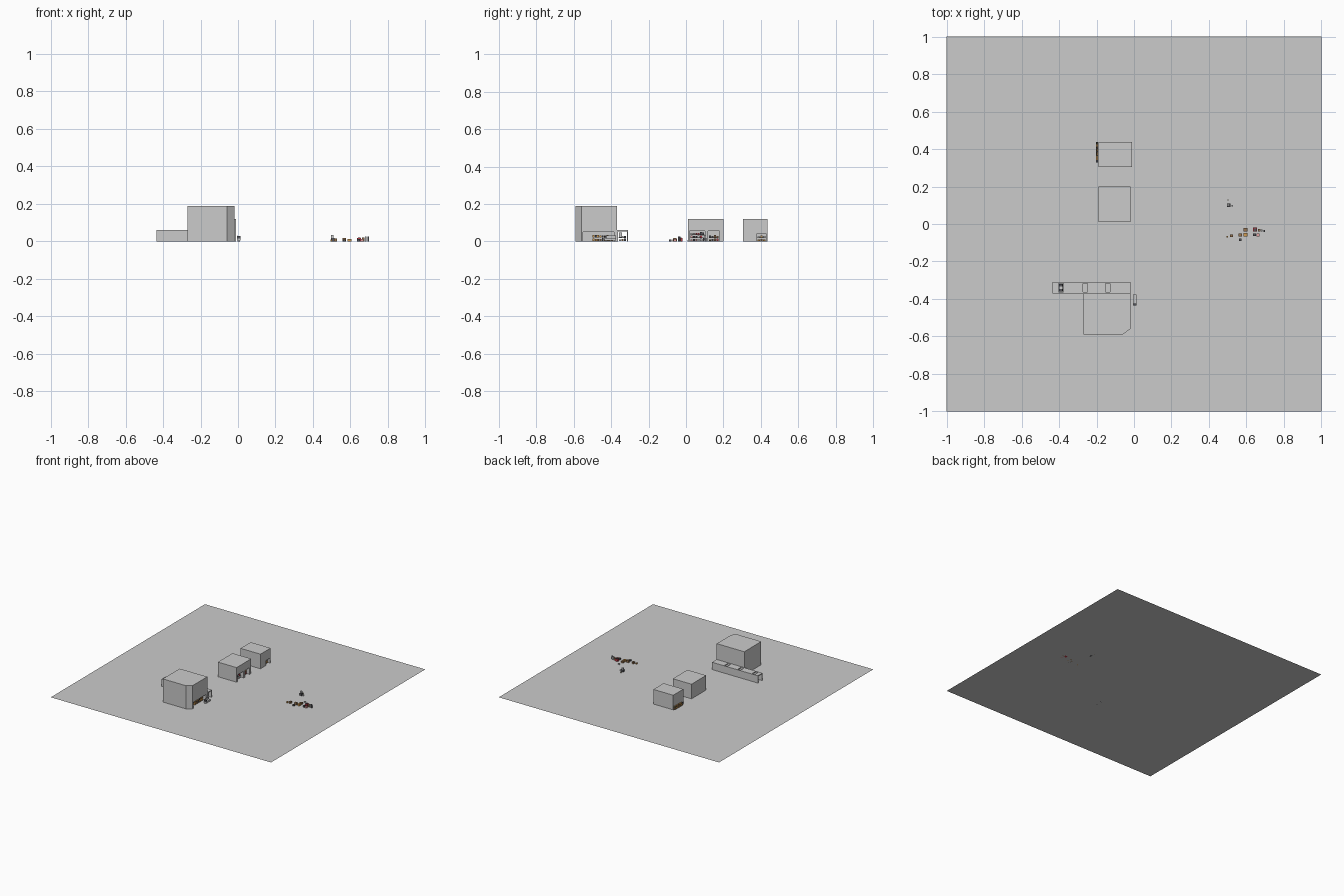
import bpy, bmesh, random

if "Cube" in bpy.data.objects:
    bpy.data.objects.remove(bpy.data.objects["Cube"])
random.seed(4)

COLORS = {"orange": (0.65, 0.33, 0.08, 1), "brown": (0.3, 0.17, 0.08, 1),
          "red": (0.5, 0.04, 0.06, 1), "pink": (0.75, 0.35, 0.35, 1),
          "dark": (0.09, 0.09, 0.1, 1), "white": (0.9, 0.9, 0.9, 1),
          "olive": (0.25, 0.22, 0.1, 1)}
mats = {}
for n, c in COLORS.items():
    mats[n] = bpy.data.materials.new(n)
    mats[n].diffuse_color = c


def prism(name, pts, z0, z1, color=None):
    """Extrude a plan outline from z0 to z1."""
    bm = bmesh.new()
    face = bm.faces.new([bm.verts.new((x, y, z0)) for x, y in pts])
    if z1 > z0:
        top = bmesh.ops.extrude_face_region(bm, geom=[face])["geom"]
        for v in top:
            if isinstance(v, bmesh.types.BMVert):
                v.co.z = z1
        bmesh.ops.recalc_face_normals(bm, faces=bm.faces)
    me = bpy.data.meshes.new(name)
    bm.to_mesh(me)
    bm.free()
    ob = bpy.data.objects.new(name, me)
    bpy.context.collection.objects.link(ob)
    if color:
        me.materials.append(mats[color])
    return ob


def box(name, x0, x1, y0, y1, z0, z1, color=None):
    return prism(name, [(x0, y0), (x1, y0), (x1, y1), (x0, y1)], z0, z1, color)


def cut(ob, *bounds):
    """Carve a box-shaped opening out of a solid."""
    cutter = box("cutter", *bounds)
    mod = ob.modifiers.new("opening", "BOOLEAN")
    mod.operation, mod.solver, mod.object = "DIFFERENCE", "EXACT", cutter
    bpy.context.view_layer.objects.active = ob
    bpy.ops.object.modifier_apply(modifier=mod.name)
    bpy.data.objects.remove(cutter)


def shelf(name, x0, x1, y0, y1, levels, step, colors):
    """Rack with goods on each level."""
    for i in range(levels):
        z = i * step
        box(f"{name}_board", x0, x1, y0, y1, z + 0.001, z + 0.003, "dark")
        n = max(2, int((y1 - y0) / 0.012))
        w = (y1 - y0) / n
        for k in range(n):
            h = step * random.uniform(0.4, 0.75)
            box(f"{name}_goods", x0 + 0.001, x1 - 0.001, y0 + k * w + 0.001,
                y0 + (k + 1) * w - 0.001, z + 0.003, z + 0.003 + h,
                random.choice(colors))


def crate(name, x, y, s, h, color, z=0.0):
    """Crate with a raised rim on its base block."""
    box(name, x - s / 2, x + s / 2, y - s / 2, y + s / 2, z, z + h, color)


# ground
box("ground", -1, 1, -1, 1, 0, 0)

# north building with one small doorway and a goods row behind it
north = box("north_building", -0.19, -0.01, 0.305, 0.437, 0, 0.12)
cut(north, -0.04, 0.01, 0.378, 0.43, -0.01, 0.04)
shelf("north_stall", -0.038, -0.026, 0.382, 0.426, 2, 0.017, ["orange", "brown", "white"])
shelf("north_rack", -0.202, -0.192, 0.328, 0.437, 2, 0.016, ["olive", "brown", "orange", "dark"])

# middle building with two shop openings
middle = box("middle_building", -0.19, -0.02, 0.01, 0.20, 0, 0.12)
cut(middle, -0.06, 0.0, 0.02, 0.102, -0.01, 0.055)
cut(middle, -0.06, 0.0, 0.118, 0.178, -0.01, 0.055)
shelf("middle_left_rack", -0.056, -0.042, 0.024, 0.098, 3, 0.017, ["red", "white", "dark", "pink"])
shelf("middle_right_rack", -0.056, -0.042, 0.122, 0.174, 2, 0.018, ["dark", "brown", "red"])

# south building with a chamfered corner and a long low opening
south = prism("south_building", [(-0.27, -0.59), (-0.06, -0.59), (-0.02, -0.56),
                                 (-0.02, -0.37), (-0.27, -0.37)], 0, 0.19)
cut(south, -0.06, 0.0, -0.55, -0.385, -0.01, 0.05)
shelf("south_rack", -0.056, -0.042, -0.50, -0.39, 2, 0.019, ["orange", "brown", "dark"])

# low covered passage with open ends and roof holes
passage = box("passage", -0.435, -0.02, -0.37, -0.31, 0, 0.06)
cut(passage, -0.5, 0.05, -0.364, -0.316, -0.01, 0.054)
for x in (-0.39, -0.26, -0.14):
    cut(passage, x - 0.013, x + 0.013, -0.362, -0.318, 0.04, 0.08)
shelf("passage_rack", -0.40, -0.38, -0.36, -0.32, 2, 0.018, ["dark", "white", "brown"])
box("passage_sign", -0.03, -0.026, -0.357, -0.343, 0.02, 0.048, "white")

# cart beside the south building
box("cart_base", -0.006, 0.014, -0.435, -0.375, 0.004, 0.016)
box("cart_back", -0.006, -0.002, -0.435, -0.375, 0.016, 0.032)
box("cart_end", -0.002, 0.014, -0.435, -0.425, 0.016, 0.03, "dark")
for y in (-0.43, -0.385):
    box("cart_foot", -0.003, 0.011, y, y + 0.006, 0, 0.004, "dark")

# scattered crates: x, y, width, height, colour
for x, y, s, h, c in [
        (0.505, 0.10, 0.02, 0.018, "dark"), (0.502, 0.128, 0.006, 0.01, "olive"),
        (0.523, 0.098, 0.008, 0.01, None), (0.60, 0.013, 0.012, 0.008, None),
        (0.595, -0.03, 0.019, 0.014, "brown"), (0.595, -0.058, 0.019, 0.014, "orange"),
        (0.567, -0.058, 0.017, 0.018, "brown"), (0.567, -0.085, 0.014, 0.01, "dark"),
        (0.52, -0.062, 0.014, 0.016, "brown"), (0.497, -0.068, 0.009, 0.01, "orange"),
        (0.646, -0.03, 0.022, 0.018, "red"), (0.643, -0.058, 0.014, 0.014, "dark"),
        (0.662, -0.058, 0.015, 0.012, "pink"), (0.668, -0.033, 0.012, 0.02, "brown"),
        (0.682, -0.035, 0.009, 0.025, "white"), (0.695, -0.037, 0.01, 0.026, "dark")]:
    crate("crate", x, y, s, h, c)
# items stacked on crates
crate("stacked_box", 0.503, 0.102, 0.012, 0.015, "white", 0.018)
crate("crate_lid", 0.646, -0.03, 0.014, 0.004, "dark", 0.018)

for m in bpy.data.materials:
    if m.users and not m.is_grease_pencil:
        m.use_nodes = True
        m.node_tree.nodes["Principled BSDF"].inputs["Base Color"].default_value = m.diffuse_color
